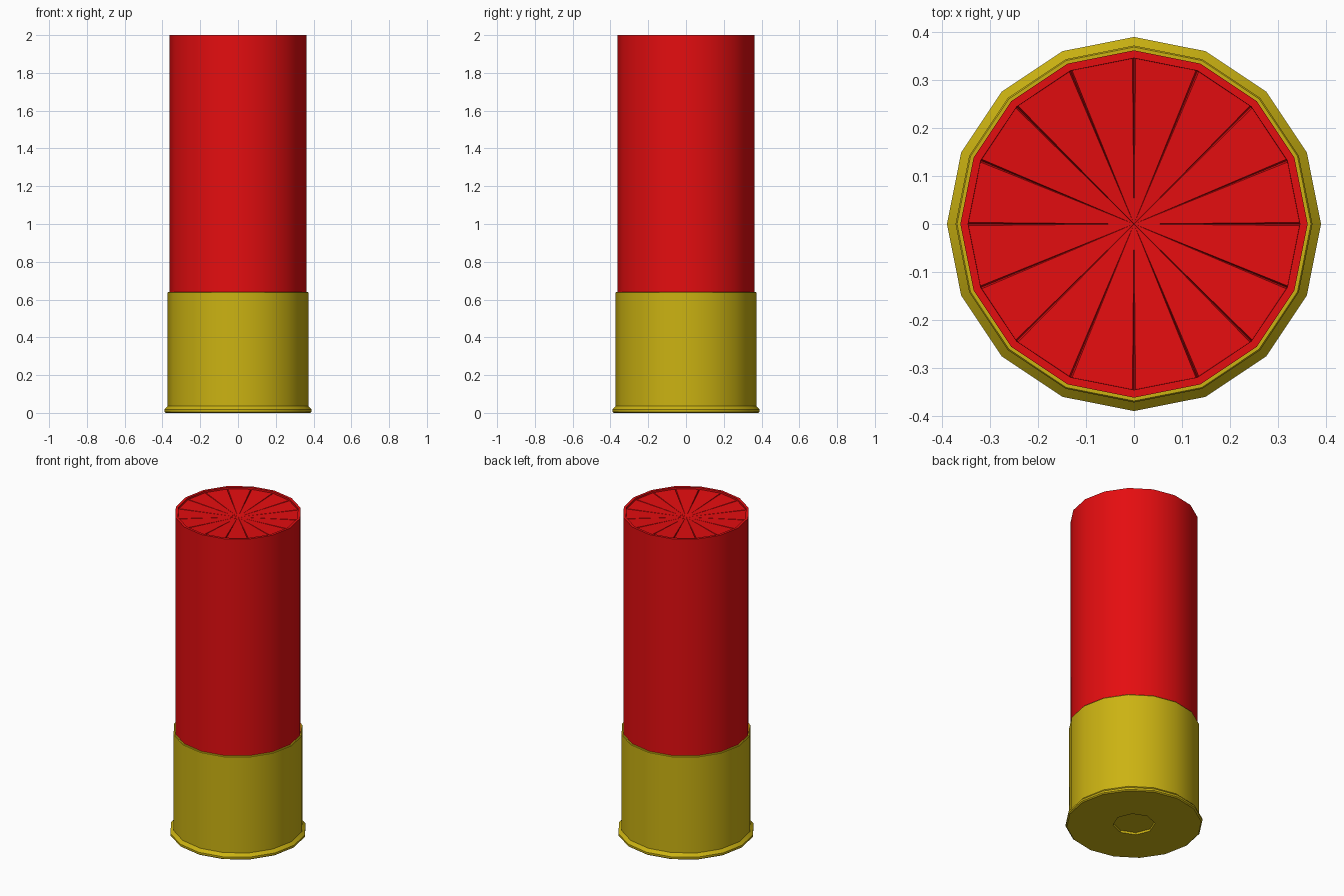
import bpy, bmesh, math

if "Cube" in bpy.data.objects:
    bpy.data.objects.remove(bpy.data.objects["Cube"])

N = 16  # sides of the shell


def material(name, rgb):
    m = bpy.data.materials.new(name)
    m.diffuse_color = (*rgb, 1)
    m.use_nodes = True
    m.node_tree.nodes["Principled BSDF"].inputs["Base Color"].default_value = m.diffuse_color
    return m


red = material("red plastic", (0.78, 0.004, 0.005))
brass = material("yellow brass", (0.60, 0.45, 0.006))


def ring(bm, r, z, n=N):
    return [bm.verts.new((r * math.cos(2 * math.pi * i / n),
                          r * math.sin(2 * math.pi * i / n), z)) for i in range(n)]


def bridge(bm, a, b):
    n = len(a)
    for i in range(n):
        j = (i + 1) % n
        bm.faces.new((a[i], a[j], b[j], b[i]))


def finish(bm, name, mat):
    me = bpy.data.meshes.new(name)
    bm.to_mesh(me)
    bm.free()
    ob = bpy.data.objects.new(name, me)
    bpy.context.collection.objects.link(ob)
    me.materials.append(mat)
    bpy.ops.object.select_all(action='DESELECT')
    ob.select_set(True)
    bpy.context.view_layer.objects.active = ob
    bpy.ops.object.shade_smooth_by_angle(angle=math.radians(30))


# brass head: base plate with rim flange and cup wall
bm = bmesh.new()
profile = [(0.383, 0.0), (0.39, 0.006), (0.39, 0.018), (0.372, 0.036),
           (0.372, 0.637), (0.369, 0.641), (0.362, 0.641)]
rings = [ring(bm, r, z) for r, z in profile]
for a, b in zip(rings, rings[1:]):
    bridge(bm, a, b)
# recessed eight-sided primer pocket in the base
pocket = ring(bm, 0.12, 0, 8)
floor = ring(bm, 0.118, 0.013, 8)
for i in range(8):
    j = (i + 1) % 8
    o = rings[0]
    bm.faces.new((pocket[i], pocket[j], o[2 * j], o[2 * i + 1], o[2 * i]))
bridge(bm, floor, pocket)
bm.faces.new(floor[::-1])
bmesh.ops.recalc_face_normals(bm, faces=bm.faces)
finish(bm, "brass_head", brass)

# plastic hull tube with a lip around the top
bm = bmesh.new()
hull = [ring(bm, r, z) for r, z in
        [(0.362, 0.62), (0.362, 2.0), (0.346, 2.0), (0.345, 1.972)]]
for a, b in zip(hull, hull[1:]):
    bridge(bm, a, b)
finish(bm, "hull_tube", red)

# folded crimp: shallow dish of wedge panels split by narrow grooves
bm = bmesh.new()
centre = bm.verts.new((0, 0, 1.972))
R, Z, W, D = 0.345, 1.989, 0.0033, 0.012
edges = []
for i in range(N):
    a = 2 * math.pi * i / N
    c, s = math.cos(a), math.sin(a)
    edges.append([bm.verts.new((R * c - w * s, R * s + w * c, z))
                  for w, z in ((-W, Z), (0, Z - D), (W, Z))])
for i in range(N):
    lo, mid, hi = edges[i]
    nxt = edges[(i + 1) % N][0]
    bm.faces.new((centre, lo, mid))
    bm.faces.new((centre, mid, hi))
    bm.faces.new((centre, hi, nxt))
finish(bm, "crimp", red)
